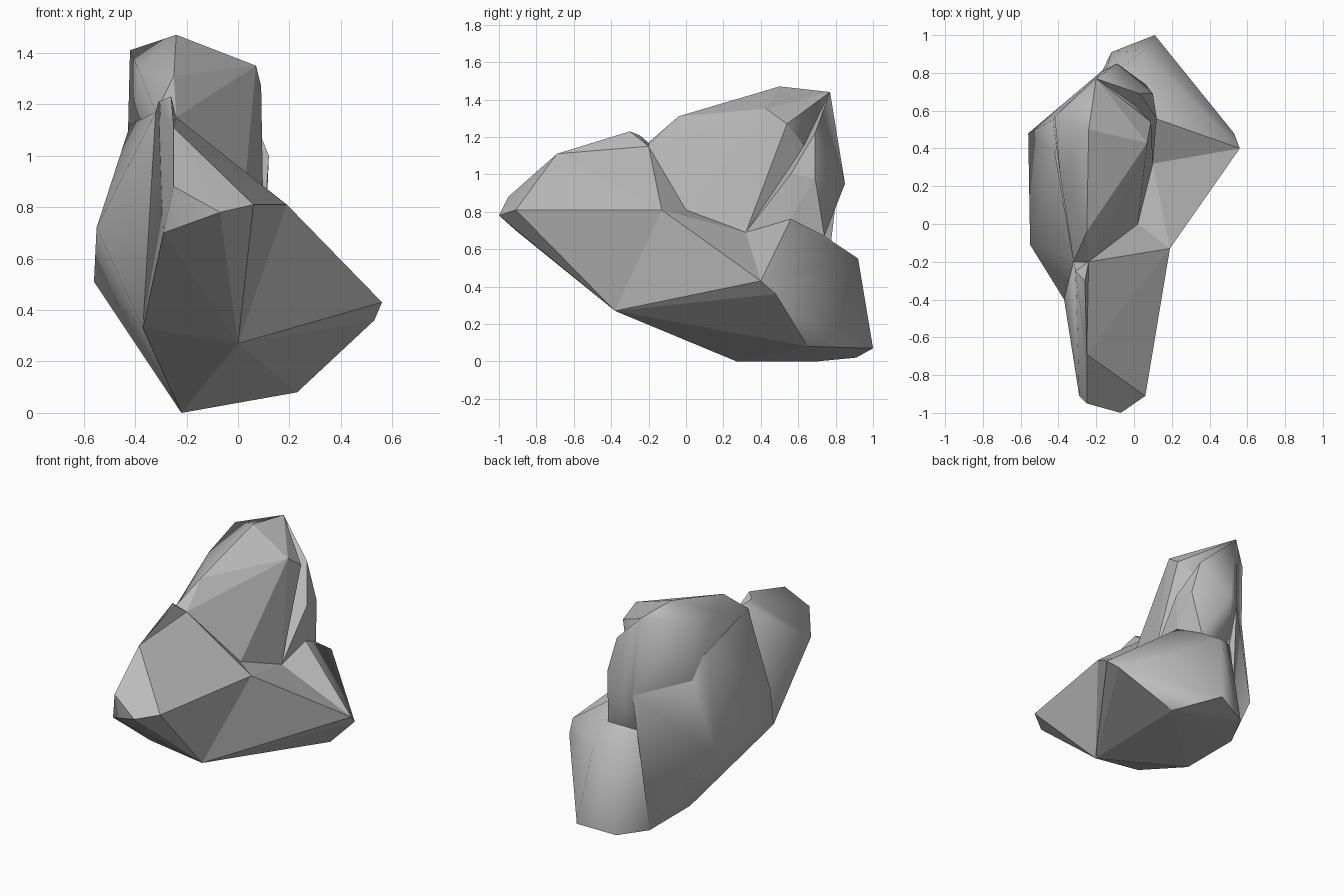
import bpy
import bmesh

cube = bpy.data.objects.get("Cube")
if cube:
    bpy.data.objects.remove(cube, do_unlink=True)

# Single stone colour
stone = bpy.data.materials.new("stone_grey")
stone.use_nodes = True
stone_colour = (0.5, 0.5, 0.5, 1.0)
stone.diffuse_color = stone_colour
stone.node_tree.nodes["Principled BSDF"].inputs["Base Color"].default_value = stone_colour


def chipped_block(name, corners, rear_limit=0.6):
    """Make one faceted boulder mass as the convex skin around its corners."""
    bm = bmesh.new()
    for corner in corners:
        bm.verts.new(corner)
    result = bmesh.ops.convex_hull(bm, input=list(bm.verts))
    unused = {item for key in ("geom_interior", "geom_unused")
              for item in result[key] if isinstance(item, bmesh.types.BMVert)}
    bmesh.ops.delete(bm, geom=list(unused), context="VERTS")
    bmesh.ops.recalc_face_normals(bm, faces=list(bm.faces))
    # Weathered left and rear surfaces are smooth, the broken side stays flat
    for face in bm.faces:
        normal = face.normal
        weathered_left = normal.x < -0.25 and normal.z > -0.6
        weathered_rear = normal.y > rear_limit and normal.z > -0.7
        face.smooth = weathered_left or weathered_rear
    mesh = bpy.data.meshes.new(name)
    bm.to_mesh(mesh)
    bm.free()
    mesh.materials.append(stone)
    block = bpy.data.objects.new(name, mesh)
    bpy.context.scene.collection.objects.link(block)
    return block


# Corners shared between neighbouring masses
side_tip = (0.56, 0.4, 0.43)
front_foot = (0, -0.38, 0.27)
shoulder = (0.19, -0.13, 0.81)
saddle = (-0.24, -0.2, 1.15)
spur_brow = (-0.25, -0.69, 1.11)
spur_nose = (-0.25, -0.95, 0.88)
spur_jaw = (-0.29, -0.91, 0.7)
valley_front = (0.02, 0, 0.81)
valley_rear = (0.1, 0.32, 0.69)
left_chin = (-0.37, -0.4, 0.33)
left_bulge = (-0.55, -0.11, 0.72)
left_waist = (-0.43, 0.55, 1)
left_ridge = (-0.32, -0.2, 1.17)
rear_waist = (-0.17, 0.74, 0.67)
rear_peak = (-0.2, 0.77, 1.44)
rear_spine = (-0.17, 0.81, 0.93)
rib_foot = (0.11, 0.56, 0.76)
rib_heel = (0.06, 0.74, 0.67)
keel = (-0.22, 0.27, 0)
keel_rear = (-0.22, 0.7, 0)
side_heel = (0.23, 0.65, 0.08)

# Broad lower mass resting on the ground
chipped_block("lower_mass", [
    side_tip, front_foot, valley_rear, left_chin, left_bulge,
    rear_waist, rib_foot, rib_heel, keel, keel_rear, side_heel,
    (0.53, 0.48, 0.36), (-0.12, 0.91, 0.02),
    (0.11, 1, 0.07), (0.05, 0.92, 0.55),
], rear_limit=0.15)

# Wedge joining the front shoulder to the side tip
chipped_block("side_wedge", [
    side_tip, front_foot, shoulder, valley_front, valley_rear,
    left_chin, keel, side_heel,
])

# Spur projecting to the front
chipped_block("front_spur", [
    front_foot, shoulder, valley_front, left_chin, saddle,
    spur_brow, spur_nose, spur_jaw, (0.06, -0.91, 0.81), (-0.07, -1, 0.78),
])

# Thin crest along the weathered side of the spur
chipped_block("spur_crest", [
    spur_brow, spur_nose, spur_jaw, left_chin, saddle, left_ridge,
    (-0.26, -0.3, 1.23), (-0.31, -0.25, 1.21),
])

# Swelling flank on the weathered side
chipped_block("left_flank", [
    left_bulge, left_chin, left_waist, left_ridge, saddle,
    valley_front, rear_waist, rear_spine, keel, keel_rear,
    (-0.56, 0.48, 0.51), (-0.42, 0.38, 1.12),
])

# Tall block forming the summit
chipped_block("tall_block", [
    valley_front, valley_rear, saddle, left_ridge, left_waist,
    rear_waist, rear_spine, rear_peak,
    (-0.25, -0.04, 1.31), (0.07, 0.43, 1.35), (-0.24, 0.5, 1.47),
    (0.09, 0.54, 1.27), (-0.42, 0.57, 1.41), (-0.39, 0.25, 1.34),
])

# Narrow rib split off behind the summit
chipped_block("rear_rib", [
    valley_rear, rear_waist, rear_spine, rear_peak, rib_foot, rib_heel,
    (0.03, 0.69, 1.22), (0.1, 0.69, 0.98), (0.12, 0.56, 1),
    (-0.09, 0.85, 0.95),
])
